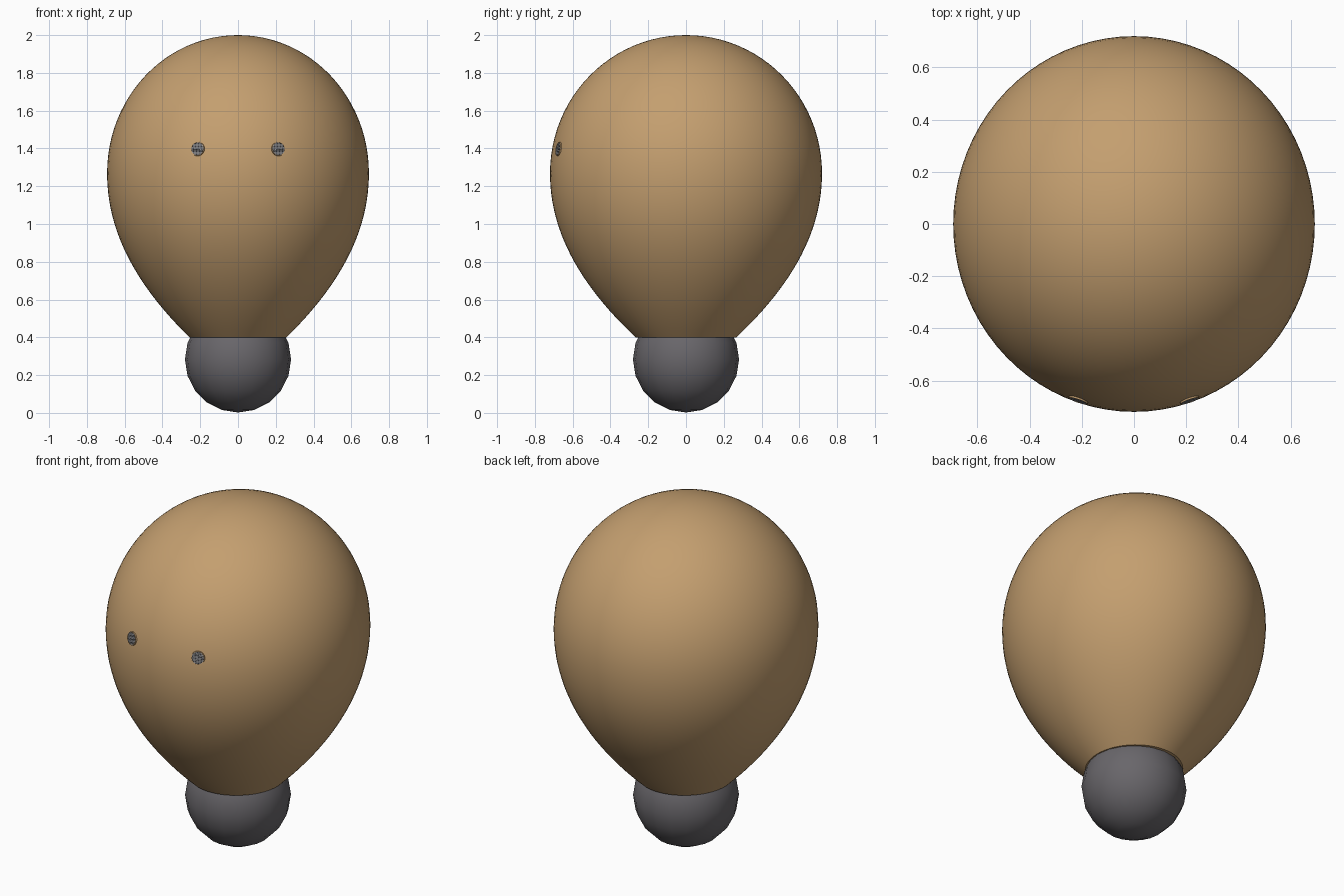
import bpy, bmesh, math
from mathutils import Vector, Matrix

if "Cube" in bpy.data.objects:
    bpy.data.objects.remove(bpy.data.objects["Cube"])

RX, RY, ZMID, ZTOP, ZBOT = 0.693, 0.72, 1.27, 2.0, 0.40


def material(name, rgb):
    m = bpy.data.materials.new(name)
    m.diffuse_color = (*rgb, 1)
    m.use_nodes = True
    m.node_tree.nodes["Principled BSDF"].inputs["Base Color"].default_value = m.diffuse_color
    return m


tan = material("tan", (0.55, 0.345, 0.16))
charcoal = material("charcoal", (0.14, 0.133, 0.145))
dark = material("dark_mesh", (0.04, 0.04, 0.045))
grey = material("grey_wire", (0.30, 0.30, 0.31))


def finish(bm, name, mat, smooth=True):
    bmesh.ops.recalc_face_normals(bm, faces=bm.faces[:])
    me = bpy.data.meshes.new(name)
    bm.to_mesh(me)
    bm.free()
    me.materials.append(mat)
    for p in me.polygons:
        p.use_smooth = smooth
    ob = bpy.data.objects.new(name, me)
    bpy.context.collection.objects.link(ob)
    return ob


# Egg-shaped body: elliptical dome above, tapering curve below
profile = []
for i in range(25):
    a = math.pi / 2 * i / 24
    profile.append((math.cos(a), ZMID + (ZTOP - ZMID) * math.sin(a)))
lower = [(1 - 0.63 * (i / 24) ** 2.05, ZMID - (ZMID - ZBOT) * i / 24) for i in range(24, 0, -1)]
profile = lower + profile[:-1]

bm = bmesh.new()
N = 80
rings = []
for r, z in profile:
    rings.append([bm.verts.new((RX * r * math.cos(2 * math.pi * k / N),
                                RY * r * math.sin(2 * math.pi * k / N), z)) for k in range(N)])
for a, b in zip(rings, rings[1:]):
    for k in range(N):
        bm.faces.new((a[k], a[(k + 1) % N], b[(k + 1) % N], b[k]))
top = bm.verts.new((0, 0, ZTOP))
for k in range(N):
    bm.faces.new((rings[-1][k], rings[-1][(k + 1) % N], top))
base = bm.faces.new(rings[0][::-1])
body = finish(bm, "body", tan)
# keep the bottom rim crisp
for p in body.data.polygons:
    if len(p.vertices) > 4:
        p.use_smooth = False
for e in body.data.edges:
    if all(body.data.vertices[v].co.z < ZBOT + 0.001 for v in e.vertices):
        e.use_edge_sharp = True

# Ball foot
bm = bmesh.new()
bmesh.ops.create_uvsphere(bm, u_segments=20, v_segments=10, radius=0.281,
                          matrix=Matrix.Translation((0, 0, 0.283)))
for v in bm.verts:
    v.co.z = max(v.co.z, 0)
finish(bm, "ball_foot", charcoal)

# Eyes: dark disc, wire grille and thin rim, lying on the body surface
ER = 0.034
for side, label in ((-1, "left"), (1, "right")):
    x, z = 0.213 * side, 1.397
    h = (z - ZMID) / (ZTOP - ZMID)
    y = -RY * math.sqrt(1 - (x / RX) ** 2 - h * h)
    n = Vector((x / RX ** 2, y / RY ** 2, (z - ZMID) / (ZTOP - ZMID) ** 2)).normalized()
    right = Vector((0, 0, 1)).cross(n).normalized()
    up = n.cross(right)
    frame = Matrix((right, up, n)).transposed().to_4x4()
    frame.translation = Vector((x, y, z))

    bm = bmesh.new()
    bmesh.ops.create_cone(bm, cap_ends=True, segments=24, radius1=ER, radius2=ER, depth=0.006,
                          matrix=frame)
    finish(bm, f"eye_disc_{label}", dark, False)

    bm = bmesh.new()
    for i in range(-3, 4):
        off = i * 0.0085
        half = math.sqrt(ER ** 2 - off ** 2)
        for loc, size in (((off, 0, 0.003), (0.003, 2 * half, 0.003)),
                          ((0, off, 0.003), (2 * half, 0.003, 0.003))):
            bmesh.ops.create_cube(bm, size=1, matrix=frame @ Matrix.Translation(loc)
                                  @ Matrix.Diagonal((*size, 1)))
    finish(bm, f"eye_grille_{label}", grey, False)

    bm = bmesh.new()
    loops = []
    for r, d in ((ER + 0.004, -0.004), (ER + 0.003, 0.005), (ER, 0.005), (ER, -0.004)):
        loops.append([bm.verts.new(frame @ Vector((r * math.cos(k * math.pi / 12),
                                                   r * math.sin(k * math.pi / 12), d)))
                      for k in range(24)])
    for j in range(4):
        a, b = loops[j], loops[(j + 1) % 4]
        for k in range(24):
            bm.faces.new((a[k], a[(k + 1) % 24], b[(k + 1) % 24], b[k]))
    finish(bm, f"eye_rim_{label}", tan, False)
